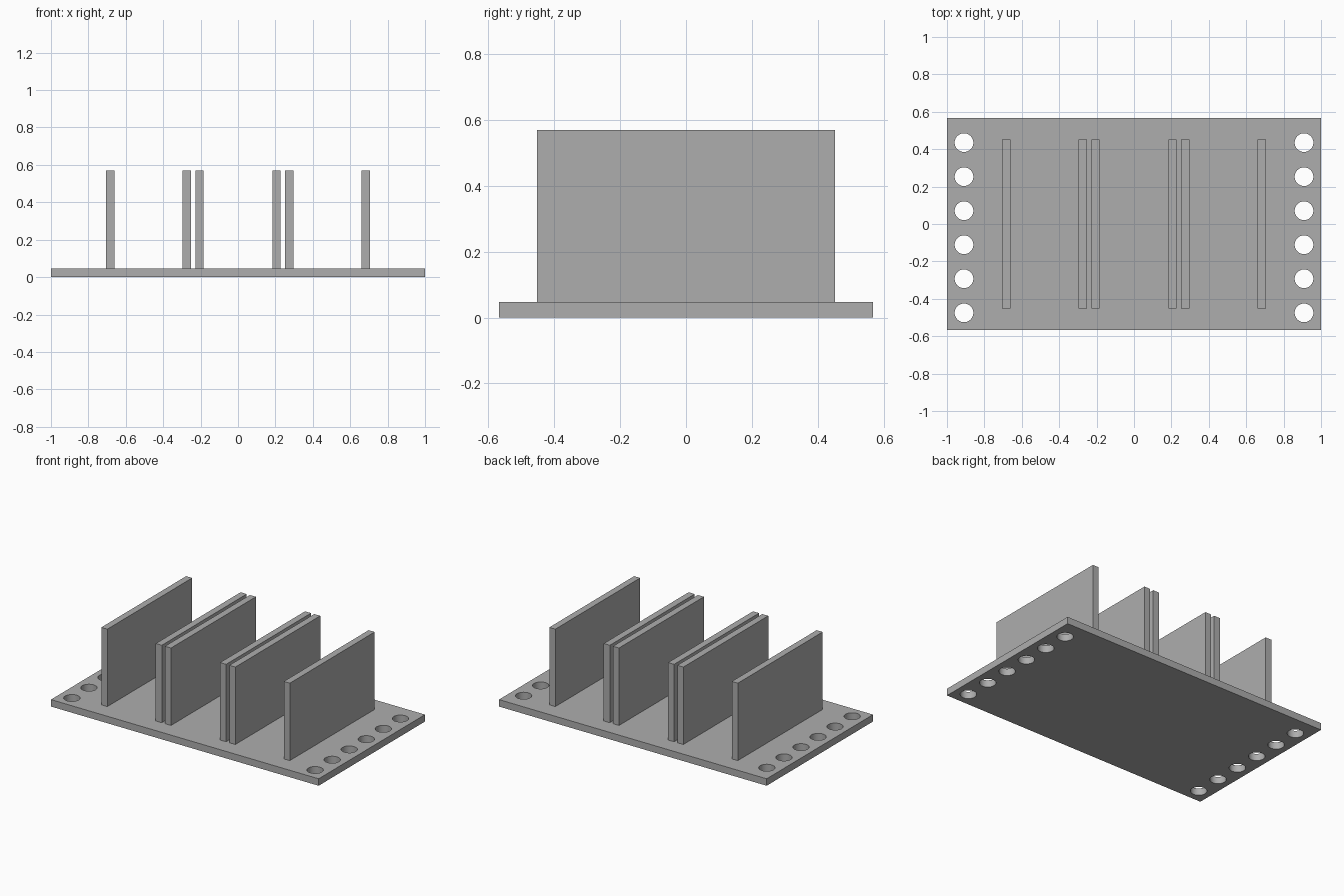
import bpy
import bmesh
from mathutils import Matrix

default = bpy.data.objects.get("Cube")
if default:
    bpy.data.objects.remove(default, do_unlink=True)

grey = bpy.data.materials.new("plain grey")
grey.use_nodes = True
colour = (0.42, 0.42, 0.42, 1)
grey.diffuse_color = colour
grey.node_tree.nodes["Principled BSDF"].inputs["Base Color"].default_value = colour

BASE_TOP = 0.047
PANEL_TOP = 0.57


def add_object(name, bm):
    mesh = bpy.data.meshes.new(name)
    bm.to_mesh(mesh)
    bm.free()
    mesh.materials.append(grey)
    obj = bpy.data.objects.new(name, mesh)
    bpy.context.collection.objects.link(obj)
    return obj


def box(name, size, centre):
    bm = bmesh.new()
    matrix = Matrix.Translation(centre) @ Matrix.Diagonal((*size, 1))
    bmesh.ops.create_cube(bm, size=1, matrix=matrix)
    return add_object(name, bm)


# Base plate
base = box("base_plate", (2, 1.135, BASE_TOP), (0, 0, BASE_TOP / 2))

# Row of round holes along each short end
bm = bmesh.new()
for side in (-1, 1):
    for i in range(6):
        bmesh.ops.create_cone(
            bm, cap_ends=True, segments=48, radius1=0.05, radius2=0.05, depth=0.3,
            matrix=Matrix.Translation((side * 0.909, -0.475 + i * 0.182, 0)))
cutter = add_object("hole_cutter", bm)
cutter.hide_render = True

cut = base.modifiers.new("holes", "BOOLEAN")
cut.operation = "DIFFERENCE"
cut.solver = "EXACT"
cut.object = cutter
bpy.ops.object.select_all(action="DESELECT")
base.select_set(True)
bpy.context.view_layer.objects.active = base
bpy.ops.object.modifier_apply(modifier=cut.name)
bpy.data.objects.remove(cutter, do_unlink=True)
bpy.ops.object.shade_smooth_by_angle()

# Upright divider panels, mirrored left and right
height = PANEL_TOP - BASE_TOP
for side, label in ((1, "left"), (-1, "right")):
    for part, x in (("outer", 0.682), ("middle", 0.275), ("inner", 0.206)):
        box(f"{label}_{part}_panel", (0.045, 0.906, height),
            (side * x, 0, BASE_TOP + height / 2))
